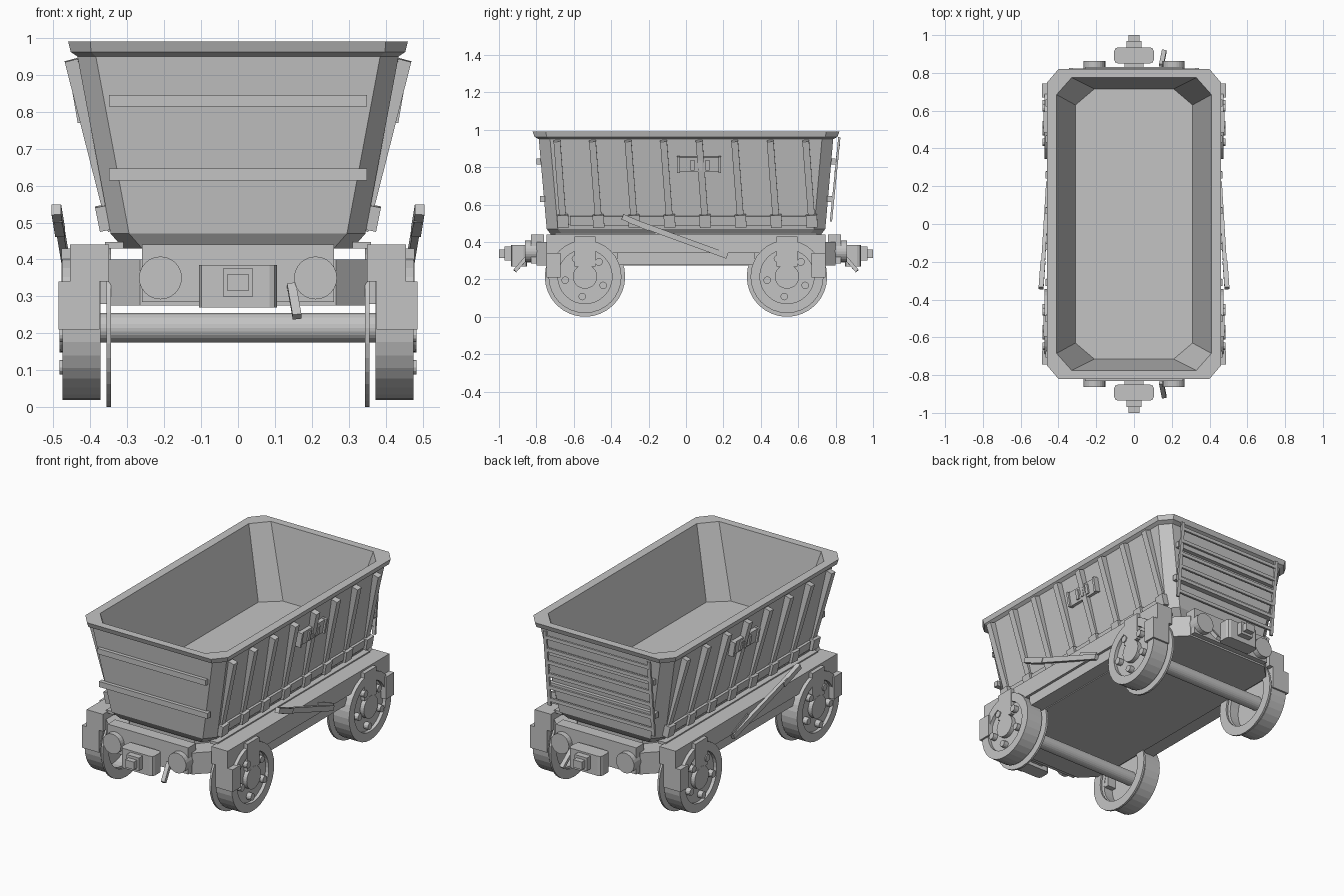
import bpy, bmesh, math
from mathutils import Vector, Matrix

old = bpy.data.objects.get("Cube")
if old:
    bpy.data.objects.remove(old, do_unlink=True)

grey = bpy.data.materials.new("plain grey")
grey.use_nodes = True
GREY = (0.55, 0.55, 0.55, 1)
grey.diffuse_color = GREY
grey.node_tree.nodes["Principled BSDF"].inputs["Base Color"].default_value = GREY


def finish(name, bm):
    bmesh.ops.recalc_face_normals(bm, faces=bm.faces[:])
    mesh = bpy.data.meshes.new(name)
    bm.to_mesh(mesh)
    bm.free()
    mesh.materials.append(grey)
    ob = bpy.data.objects.new(name, mesh)
    bpy.context.collection.objects.link(ob)
    return ob


def box(name, x, y, z, bevel=0):
    """Box from three (low, high) ranges."""
    spans = [sorted(v) for v in (x, y, z)]
    size = [b - a for a, b in spans]
    mid = [(a + b) / 2 for a, b in spans]
    bm = bmesh.new()
    bmesh.ops.create_cube(bm, size=1, matrix=Matrix.Translation(mid) @ Matrix.Diagonal((*size, 1)))
    if bevel:
        edges = [e for e in bm.edges if abs(e.verts[0].co.z - e.verts[1].co.z) > 0.01]
        bmesh.ops.bevel(bm, geom=edges, offset=bevel, segments=2, affect='EDGES', profile=0.5)
    return finish(name, bm)


def beam(name, a, b, width, depth, out):
    """Bar from a to b, its depth measured towards out."""
    a, b = Vector(a), Vector(b)
    along = (b - a).normalized()
    side = along.cross(Vector(out)).normalized()
    face = side.cross(along)
    rot = Matrix((side, face, along)).transposed().to_4x4()
    scale = Matrix.Diagonal((width, depth, (b - a).length, 1))
    bm = bmesh.new()
    bmesh.ops.create_cube(bm, size=1, matrix=Matrix.Translation((a + b) / 2) @ rot @ scale)
    return finish(name, bm)


def rod(name, a, b, radius, sides=24):
    a, b = Vector(a), Vector(b)
    rot = (b - a).to_track_quat('Z', 'Y').to_matrix().to_4x4()
    bm = bmesh.new()
    bmesh.ops.create_cone(bm, cap_ends=True, segments=sides, radius1=radius, radius2=radius,
                          depth=(b - a).length, matrix=Matrix.Translation((a + b) / 2) @ rot)
    return finish(name, bm)


def octagon(hx, hy, cx, cy):
    quarter = [(hx, hy - cy), (hx - cx, hy)]
    pts = quarter + [(-x, y) for x, y in reversed(quarter)]
    return pts + [(-x, -y) for x, y in pts]


def loft(name, rings):
    """Skin over chamfered rectangles (hx, hy, cx, cy, z), capped at both ends."""
    bm = bmesh.new()
    loops = [[bm.verts.new((x, y, r[4])) for x, y in octagon(*r[:4])] for r in rings]
    for lo, hi in zip(loops, loops[1:]):
        for i in range(8):
            j = (i + 1) % 8
            bm.faces.new((lo[i], lo[j], hi[j], hi[i]))
    bm.faces.new(loops[0])
    bm.faces.new(loops[-1])
    return finish(name, bm)


def lathe_x(name, profile, s, y, z, sides=32):
    """Spin (radius, x) points about an axle at y, z; s mirrors in x."""
    bm = bmesh.new()
    verts = [bm.verts.new((s * x, y, z + r)) for r, x in profile]
    edges = [bm.edges.new(p) for p in zip(verts, verts[1:])]
    bmesh.ops.spin(bm, geom=verts + edges, cent=(0, y, z), axis=(1, 0, 0),
                   angle=math.tau, steps=sides)
    bmesh.ops.remove_doubles(bm, verts=bm.verts[:], dist=0.0002)
    return finish(name, bm)


# Tub with a flared rim, open inside over a raised floor
loft("hopper", [
    (0.31, 0.715, 0.05, 0.06, 0.43),
    (0.345, 0.745, 0.05, 0.06, 0.47),
    (0.435, 0.787, 0.05, 0.06, 0.95),
    (0.453, 0.81, 0.055, 0.065, 0.962),
    (0.46, 0.82, 0.06, 0.07, 0.99),
    (0.41, 0.775, 0.08, 0.09, 0.99),
    (0.31, 0.715, 0.10, 0.085, 0.58),
])

# Chassis body
loft("chassis", [(0.355, 0.80, 0.09, 0.09, 0.275), (0.355, 0.80, 0.09, 0.09, 0.40)])
loft("hopper_bed", [(0.26, 0.70, 0.05, 0.06, 0.40), (0.26, 0.70, 0.05, 0.06, 0.43)])

# Hollow-backed wheel and its thin flange ring
WHEEL_Y, WHEEL_Z = 0.54, 0.215
WHEEL = [(0, 0.43), (0.16, 0.43), (0.16, 0.373), (0.195, 0.373), (0.195, 0.475),
         (0.145, 0.475), (0.145, 0.455), (0.065, 0.455), (0.065, 0.48), (0, 0.48)]
FLANGE = [(0.16, 0.344), (0.215, 0.344), (0.215, 0.356), (0.16, 0.356), (0.16, 0.344)]


def wall_x(z):
    return 0.345 + (z - 0.47) * 0.186


for s in (1, -1):
    tag = "left" if s > 0 else "right"

    # Side frame
    box(f"{tag}_side_rail", (s * 0.35, s * 0.455), (-0.745, 0.745), (0.34, 0.44))
    box(f"{tag}_side_sill", (s * 0.35, s * 0.44), (-0.37, 0.37), (0.28, 0.34))
    box(f"{tag}_hopper_ledge", (s * 0.31, s * 0.36), (-0.70, 0.70), (0.43, 0.447))
    beam(f"{tag}_foot_strip", (s * 0.352, -0.62, 0.515), (s * 0.352, 0.66, 0.515),
         0.05, 0.03, (s, 0, -0.18))

    # Leaning ribs with wider feet
    for i in range(8):
        y = -0.69 + 0.19 * i
        beam(f"{tag}_rib_{i + 1}", (s * 0.335, y + 0.035, 0.48), (s * 0.452, y, 0.94),
             0.036, 0.036, (s, 0, -0.2))
        beam(f"{tag}_rib_foot_{i + 1}", (s * 0.357, y + 0.034, 0.48), (s * 0.37, y + 0.03, 0.545),
             0.06, 0.035, (s, 0, -0.2))

    # Framed holder on the side wall
    tilt = (s, 0, -0.186)
    x0, x1 = wall_x(0.775), wall_x(0.855)
    beam(f"{tag}_holder_plate", (s * (x0 + 0.01), 0.07, 0.775), (s * (x1 + 0.01), 0.07, 0.855),
         0.22, 0.024, tilt)
    for y in (-0.04, 0.18):
        beam(f"{tag}_holder_end", (s * (x0 + 0.015), y, 0.772), (s * (x1 + 0.015), y, 0.858),
             0.014, 0.035, tilt)
    for y in (0.035, 0.075, 0.115):
        beam(f"{tag}_holder_bar", (s * (x0 + 0.022), y, 0.785), (s * (x1 + 0.016), y, 0.84),
             0.02, 0.024, tilt)

    # Brake lever
    beam(f"{tag}_brake_lever", (s * 0.487, -0.30, 0.515), (s * 0.455, 0.22, 0.325),
         0.03, 0.02, (s, 0, 0))
    beam(f"{tag}_lever_grip", (s * 0.492, -0.34, 0.535), (s * 0.482, -0.20, 0.475),
         0.03, 0.026, (s, 0, 0))
    beam(f"{tag}_lever_mount", (s * 0.445, 0.08, 0.395), (s * 0.445, 0.22, 0.335),
         0.035, 0.03, (s, 0, 0))

    for e in (-1, 1):
        spot = f"{'front' if e < 0 else 'back'}_{tag}"
        y = e * WHEEL_Y

        # Wheel with bolts, axle box and guard
        lathe_x(f"{spot}_wheel", WHEEL, s, y, WHEEL_Z)
        lathe_x(f"{spot}_flange", FLANGE, s, y, WHEEL_Z)
        for k in range(5):
            a = math.tau * k / 5 - 0.45
            by, bz = y + 0.108 * math.cos(a), WHEEL_Z + 0.108 * math.sin(a)
            rod(f"{spot}_wheel_bolt", (s * 0.45, by, bz), (s * 0.484, by, bz), 0.02, 12)
        box(f"{spot}_axle_box", (s * 0.45, s * 0.478), (y - 0.055, y + 0.055), (0.27, 0.43))
        box(f"{spot}_wheel_guard", (s * 0.375, s * 0.486), (e * 0.67, e * 0.745), (0.21, 0.34))

        # Buffer
        rod(f"{spot}_buffer", (s * 0.21, e * 0.79, 0.35), (s * 0.21, e * 0.862, 0.35), 0.058)

for e in (-1, 1):
    end = "front" if e < 0 else "back"
    rod(f"{end}_axle", (-0.44, e * WHEEL_Y, WHEEL_Z), (0.44, e * WHEEL_Y, WHEEL_Z), 0.04)

    # End beam and coupler
    box(f"{end}_beam", (-0.26, 0.26), (e * 0.76, e * 0.83), (0.285, 0.44))
    box(f"{end}_coupler_neck", (-0.05, 0.05), (e * 0.82, e * 0.86), (0.29, 0.375))
    box(f"{end}_coupler_block", (-0.105, 0.105), (e * 0.85, e * 0.935), (0.27, 0.385), 0.02)
    box(f"{end}_coupler_shank", (-0.04, 0.04), (e * 0.93, e * 0.97), (0.30, 0.375))
    box(f"{end}_coupler_tip", (-0.028, 0.028), (e * 0.965, e), (0.315, 0.36))
    beam(f"{end}_release_lever", (0.145, e * 0.84, 0.33), (0.16, e * 0.915, 0.245),
         0.024, 0.02, (0, e, 0.6))

    # Horizontal straps on the end wall
    for z in (0.63, 0.83):
        y = 0.745 + (z - 0.47) * 0.088
        box(f"{end}_strap", (-0.35, 0.35), (e * (y - 0.006), e * (y + 0.022)), (z - 0.016, z + 0.016))

# Ladder on the back wall
foot, head = Vector((0.335, 0.775, 0.51)), Vector((0.335, 0.82, 0.96))
for s in (1, -1):
    flip = Vector((s, 1, 1))
    beam("ladder_post", foot * flip, head * flip, 0.02, 0.012, (0, 1, 0))
for i in range(6):
    p = foot.lerp(head, 0.08 + 0.168 * i)
    beam("ladder_rung", p * Vector((-1, 1, 1)), p, 0.02, 0.012, (0, 1, 0))
